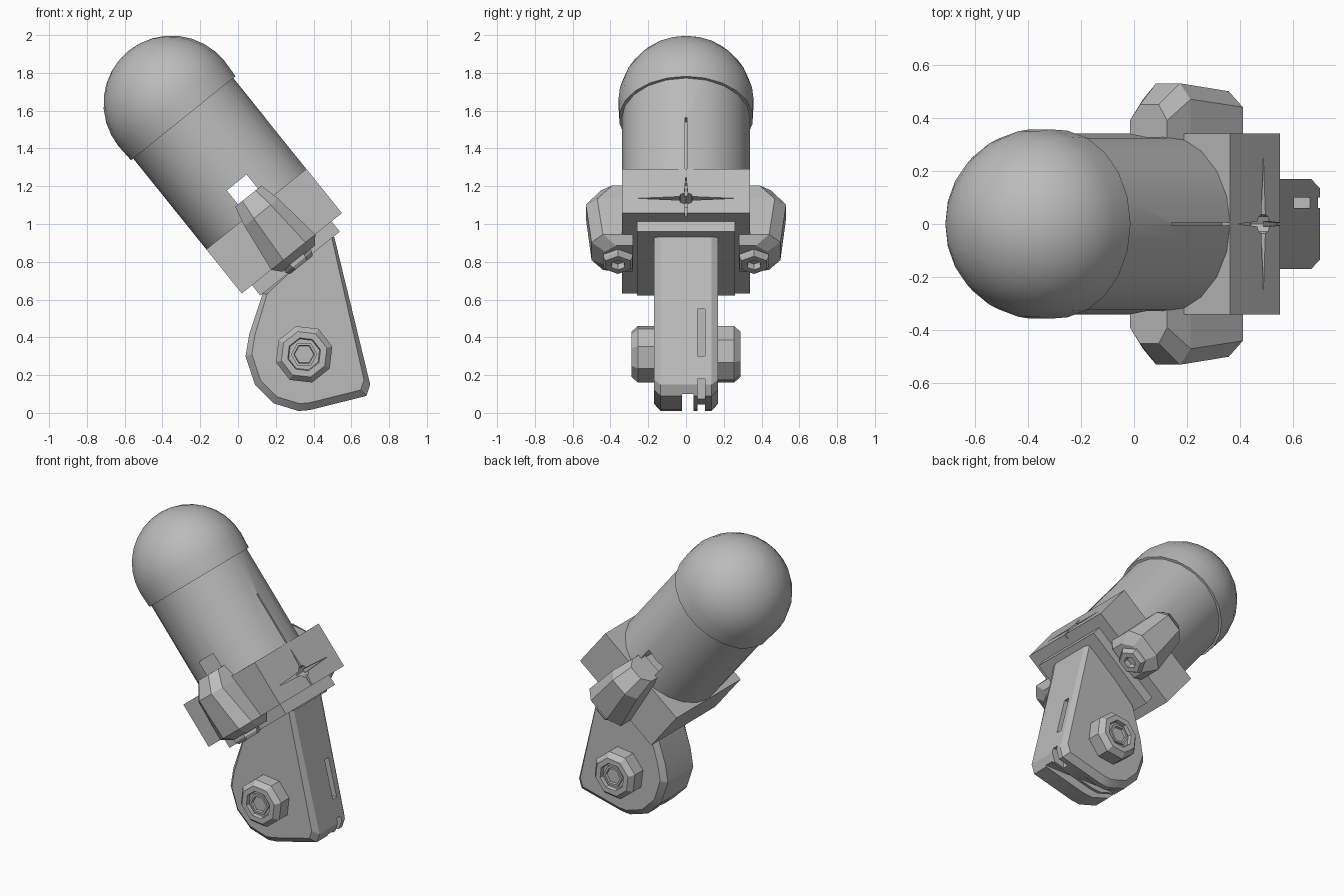
import bpy, bmesh
from math import cos, sin, pi, radians
from mathutils import Matrix, Vector

if "Cube" in bpy.data.objects:
    bpy.data.objects.remove(bpy.data.objects["Cube"])

grey = bpy.data.materials.new("plain grey")
grey.use_nodes = True
grey.diffuse_color = (0.5, 0.5, 0.5, 1)
grey.node_tree.nodes["Principled BSDF"].inputs["Base Color"].default_value = (0.5, 0.5, 0.5, 1)

# Tilted frame of the lamp body: origin under the collar, z along the body
TILT = Matrix.Translation((0.285, 0, 0.845)) @ Matrix.Rotation(radians(-38.8), 4, 'Y')
WORLD = Matrix.Identity(4)


def loft(name, rings, matrix=WORLD):
    """Skin a list of equal rings and close both ends."""
    bm = bmesh.new()
    loops = [[bm.verts.new(matrix @ Vector(p)) for p in ring] for ring in rings]
    n = len(loops[0])
    for a, b in zip(loops, loops[1:]):
        for i in range(n):
            j = (i + 1) % n
            bm.faces.new((a[i], a[j], b[j], b[i]))
    bm.faces.new(loops[0][::-1])
    bm.faces.new(loops[-1])
    bmesh.ops.recalc_face_normals(bm, faces=bm.faces)
    mesh = bpy.data.meshes.new(name)
    bm.to_mesh(mesh)
    bm.free()
    mesh.materials.append(grey)
    ob = bpy.data.objects.new(name, mesh)
    bpy.context.collection.objects.link(ob)
    return ob


def lathe(name, sides, profile, matrix=WORLD, turn=0.0):
    angles = [2 * pi * (i + turn) / sides for i in range(sides)]
    return loft(name, [[(r * cos(t), r * sin(t), z) for t in angles] for r, z in profile], matrix)


def box(name, x, y, z, matrix=WORLD):
    rings = [[(x[0], y[0], h), (x[1], y[0], h), (x[1], y[1], h), (x[0], y[1], h)] for h in z]
    return loft(name, rings, matrix)


def cut(target, cutter):
    """Subtract the cutter, keep the result, drop the cutter."""
    cutter.hide_render = True
    mod = target.modifiers.new("cut", 'BOOLEAN')
    mod.operation, mod.solver, mod.object = 'DIFFERENCE', 'EXACT', cutter
    deps = bpy.context.evaluated_depsgraph_get()
    mesh = bpy.data.meshes.new_from_object(target.evaluated_get(deps))
    target.modifiers.clear()
    target.data = mesh
    bpy.data.objects.remove(cutter)


def smooth(ob, angle=35):
    bpy.ops.object.select_all(action='DESELECT')
    ob.select_set(True)
    bpy.context.view_layer.objects.active = ob
    bpy.ops.object.shade_smooth_by_angle(angle=radians(angle))


# Tube with a cross window and a fine seam
tube = lathe("body_tube", 20, [(0.34, 0.28), (0.34, 0.93)], TILT)
cut(tube, box("window_cutter", (-0.06, 0.075), (-0.6, 0.6), (0.34, 0.475), TILT))
cut(tube, box("seam_cutter", (0.3, 0.5), (-0.005, 0.005), (0.2, 0.65), TILT))
smooth(tube)

# Domed end cap
arc = [(0.36 * cos(pi / 2 * i / 8), 1.017 + 0.36 * sin(pi / 2 * i / 8)) for i in range(8)]
dome = lathe("dome_cap", 22, [(0.355, 0.917)] + arc + [(0.01, 1.377)], TILT)
smooth(dome)

# Square collar with a star-shaped opening on its outer face
collar = box("square_collar", (-0.34, 0.34), (-0.34, 0.34), (0, 0.30), TILT)
FACE = TILT @ Matrix.Translation((0.25, 0, 0.1)) @ Matrix.Rotation(pi / 2, 4, 'Y')
cut(collar, lathe("hole_cutter", 8, [(0.04, 0), (0.04, 0.2)], FACE))
for w, h in ((0.16, 0.012), (0.014, 0.26)):
    star = [[(w, 0, d), (0, h, d), (-w, 0, d), (0, -h, d)] for d in (0.06, 0.2)]
    cut(collar, loft("star_cutter", star, FACE))
box("base_plate", (-0.27, 0.27), (-0.26, 0.26), (-0.07, 0.01), TILT)

# Tapered side lugs with a hollow hex bolt under each
lug_levels = [(-0.045, 0.11, 0.43), (0.0, 0.15, 0.50), (0.27, 0.115, 0.53), (0.38, 0.09, 0.45)]
for side, label in ((1, "left"), (-1, "right")):
    rings = []
    for z, w, out in lug_levels:
        shape = [(-w, 0.28), (-w, out - 0.06), (-0.45 * w, out), (0.55 * w, out), (w, out - 0.06), (w, 0.28)]
        rings.append([(x + 0.01, side * y, z) for x, y in shape])
    loft(label + "_lug", rings, TILT)
    spot = TILT @ Matrix.Translation((0.0, side * 0.36, 0))
    lathe(label + "_lug_bolt", 6, [(0.09, 0), (0.09, -0.06), (0.075, -0.08), (0.04, -0.08), (0.035, -0.04)], spot)

# Swivel bracket with chamfered sides
outline = [(0.13, 0.63), (0.06, 0.42), (0.04, 0.30), (0.09, 0.15), (0.19, 0.05), (0.32, 0.01),
           (0.38, 0.015), (0.68, 0.09), (0.70, 0.15), (0.51, 0.93), (0.45, 0.90)]
cx, cz = 0.37, 0.40
rings = []
for y, s in ((-0.17, 0.90), (-0.135, 1), (0.135, 1), (0.17, 0.90)):
    rings.append([(cx + (x - cx) * s, y, cz + (z - cz) * (s if z < 0.6 else 1)) for x, z in outline])
bracket = loft("swivel_bracket", rings)
cut(bracket, box("prong_gap_cutter", (-0.2, 1), (-0.02, 0.04), (-0.1, 0.10)))
cut(bracket, box("thin_gap_cutter", (-0.2, 1), (0.06, 0.10), (-0.1, 0.045)))
cut(bracket, box("corner_gap_cutter", (0.61, 1), (0.06, 0.10), (-0.1, 0.18)))
cut(bracket, box("side_slot_cutter", (0.57, 1), (0.06, 0.10), (0.30, 0.55)))
smooth(bracket, 20)

# Pivot nuts with a recessed hex socket
for side, label in ((1, "left"), (-1, "right")):
    spot = Matrix.Translation((0.35, 0, 0.31)) @ Matrix.Rotation(-side * pi / 2, 4, 'X')
    lathe(label + "_pivot_nut", 8, [(0.155, 0.14), (0.155, 0.255), (0.125, 0.288), (0.09, 0.288), (0.085, 0.265)],
          spot, 0.35)
    lathe(label + "_pivot_pin", 6, [(0.07, 0.2), (0.07, 0.28), (0.055, 0.28), (0.05, 0.26)], spot)
